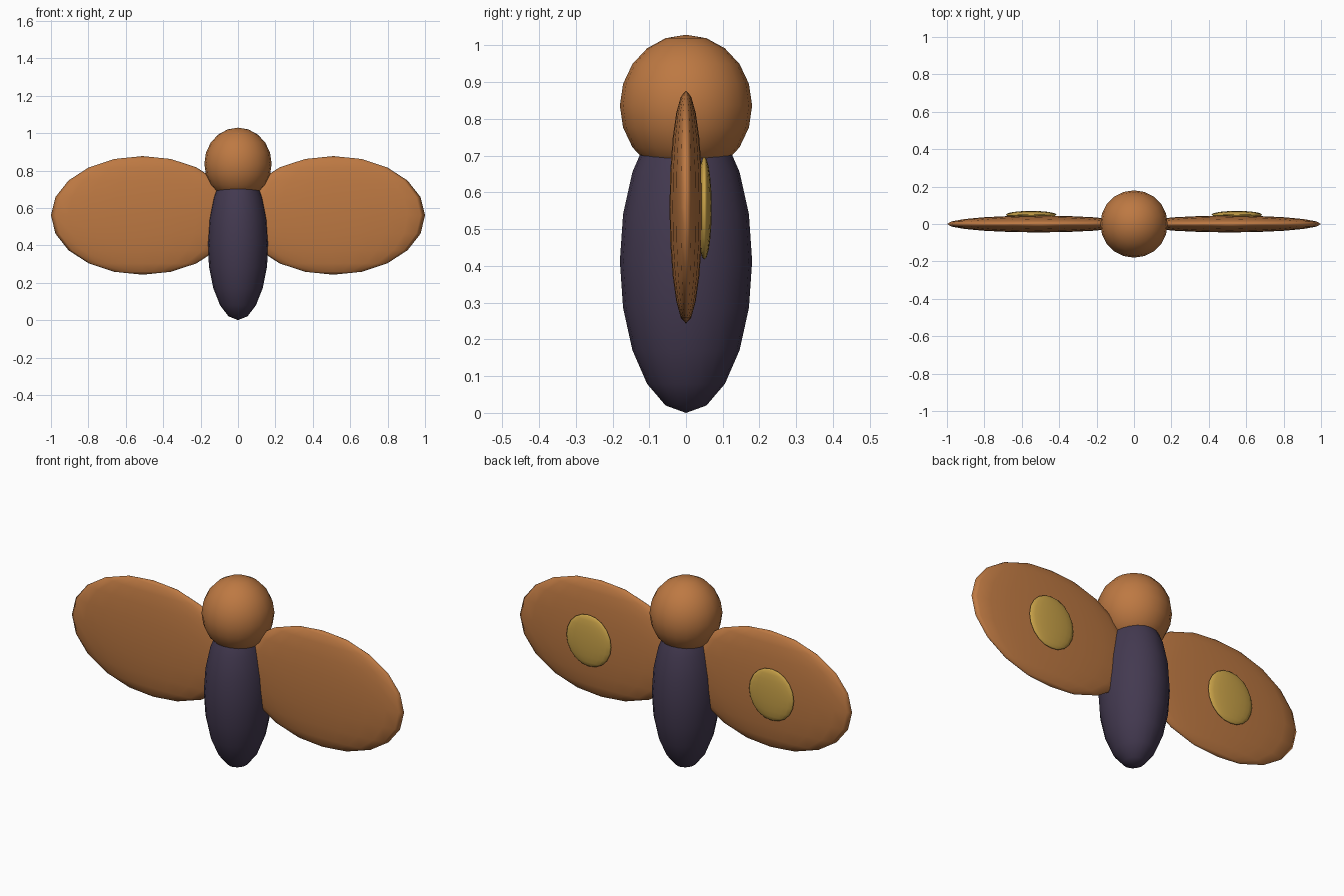
import bpy

if "Cube" in bpy.data.objects:
    bpy.data.objects.remove(bpy.data.objects["Cube"])


def material(name, color):
    m = bpy.data.materials.new(name)
    m.diffuse_color = (*color, 1)
    m.use_nodes = True
    m.node_tree.nodes["Principled BSDF"].inputs["Base Color"].default_value = m.diffuse_color
    return m


orange = material("warm_orange", (0.51, 0.19, 0.055))
purple = material("dark_purple", (0.056, 0.041, 0.08))
yellow = material("golden_yellow", (0.58, 0.36, 0.065))


def ellipsoid(name, center, radii, mat):
    """Smooth low-resolution sphere stretched to three radii."""
    bpy.ops.mesh.primitive_uv_sphere_add(segments=20, ring_count=10, radius=1,
                                         location=center)
    ob = bpy.context.object
    ob.name = name
    ob.scale = radii
    bpy.ops.object.transform_apply(location=False, rotation=False, scale=True)
    bpy.ops.object.shade_smooth()
    ob.data.materials.append(mat)
    return ob


# Long body and round head
ellipsoid("body", (0, 0, 0.413), (0.163, 0.18, 0.413), purple)
ellipsoid("head", (0, 0, 0.836), (0.18, 0.18, 0.193), orange)

# Flat oval wings, each with a spot on its back face
for side, s in (("left", -1), ("right", 1)):
    ellipsoid(side + "_wing", (s * 0.51, 0, 0.56), (0.49, 0.045, 0.317), orange)
    ellipsoid(side + "_wing_spot", (s * 0.55, 0.05, 0.557), (0.135, 0.02, 0.14), yellow)
